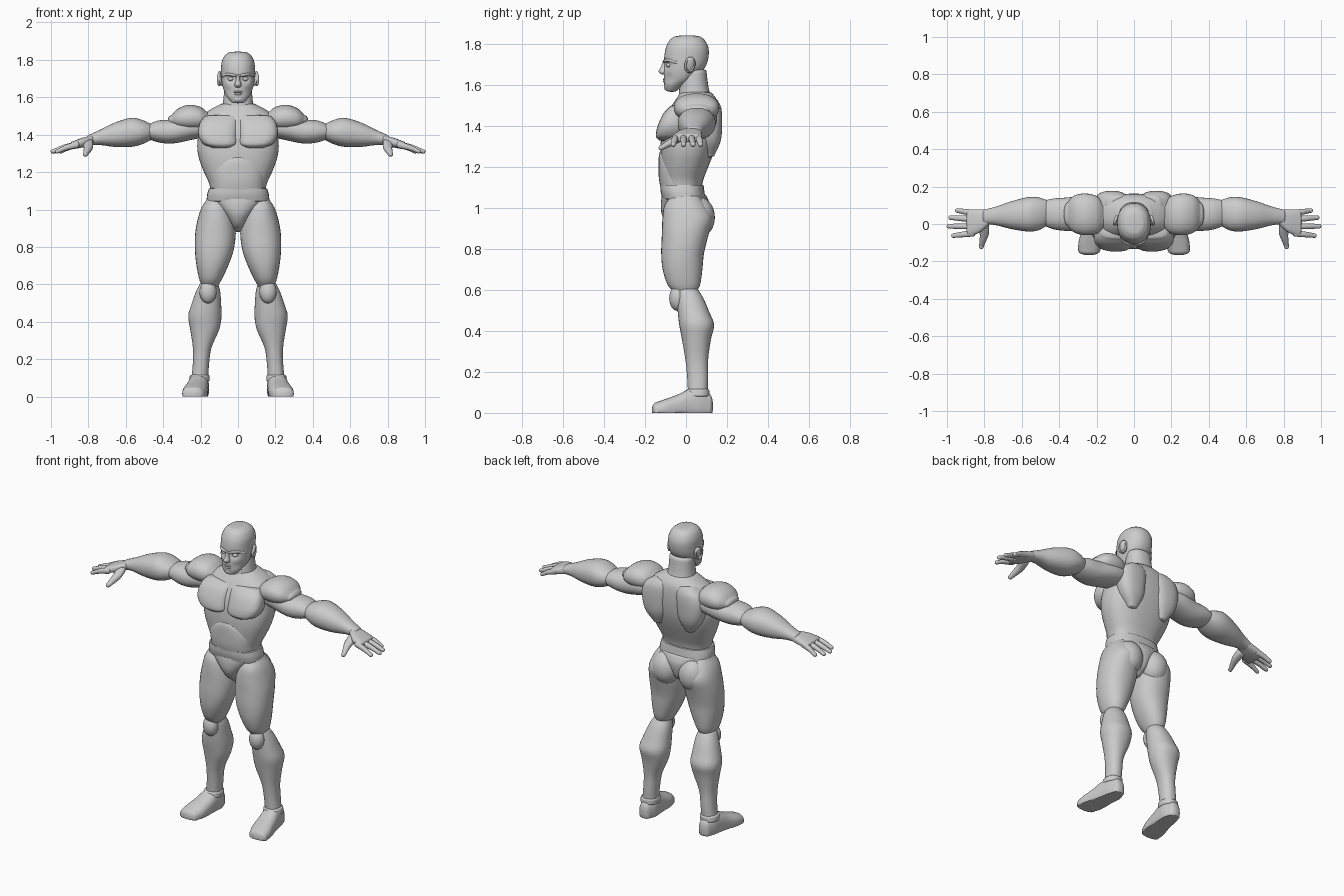
import bpy, bmesh, math
from mathutils import Vector, Matrix


def finish(name, bm, mirror=False, angle=50):
    bmesh.ops.recalc_face_normals(bm, faces=bm.faces)
    me = bpy.data.meshes.new(name)
    bm.to_mesh(me)
    bm.free()
    me.shade_smooth()
    me.set_sharp_from_angle(angle=math.radians(angle))
    ob = bpy.data.objects.new(name, me)
    bpy.context.collection.objects.link(ob)
    if mirror:
        mod = ob.modifiers.new("Mirror", 'MIRROR')
        mod.use_mirror_merge = False
    return ob


def spline(p, steps):
    """Catmull-Rom through section tuples."""
    p = [Vector(q) for q in p]
    out = []
    for i in range(len(p) - 1):
        a, b, c, d = p[max(i - 1, 0)], p[i], p[i + 1], p[min(i + 2, len(p) - 1)]
        for k in range(steps):
            t = k / steps
            out.append(0.5 * (2 * b + (c - a) * t + (2 * a - 5 * b + 4 * c - d) * t * t
                              + (3 * b - a - 3 * c + d) * t ** 3))
    return out + [p[-1]]


def loft(name, axis, secs, mirror=False, cap=0.012, power=2.2, n=32, floor=None, warp=None):
    """Sections (t, a0, a1, b0, b1) give the bounds of each ring along an axis."""
    rows = [(q[0], (q[1] + q[2]) / 2, (q[2] - q[1]) / 2, (q[3] + q[4]) / 2, (q[4] - q[3]) / 2)
            for q in spline(secs, 4)]
    sgn = 1 if rows[-1][0] > rows[0][0] else -1

    def end(r, d):
        return [(r[0] + d * cap * s, r[1], r[2] * math.sqrt(1 - s * s), r[3], r[4] * math.sqrt(1 - s * s))
                for s in (.35, .65, .85, .96, .997)]
    rows = end(rows[0], -sgn)[::-1] + rows + end(rows[-1], sgn)
    bm = bmesh.new()
    rings = []
    for t, ca, ra, cb, rb in rows:
        ring = []
        for i in range(n):
            c, s = math.cos(math.tau * i / n), math.sin(math.tau * i / n)
            a = ca + ra * math.copysign(abs(c) ** (2 / power), c)
            b = cb + rb * math.copysign(abs(s) ** (2 / power), s)
            v = Vector({'z': (a, b, t), 'x': (t, a, b), 'y': (a, t, b)}[axis])
            if floor is not None:
                v.z = max(v.z, floor)
            if warp:
                v = warp(v)
            ring.append(bm.verts.new(v))
        rings.append(ring)
    for r, q in zip(rings, rings[1:]):
        for i in range(n):
            bm.faces.new((r[i], r[(i + 1) % n], q[(i + 1) % n], q[i]))
    bm.faces.new(rings[0])
    bm.faces.new(rings[-1])
    return finish(name, bm, mirror)


def body(name, secs, **kw):
    """Centred loft: (z, half width, y front, y back)."""
    return loft(name, 'z', [(z, -w, w, f, b) for z, w, f, b in secs], **kw)


def ball(name, loc, size, mirror=False, rot=(0, 0, 0)):
    bm = bmesh.new()
    m = Matrix.Translation(loc)
    for ax, r in zip('XYZ', rot):
        m = m @ Matrix.Rotation(r, 4, ax)
    bmesh.ops.create_uvsphere(bm, u_segments=28, v_segments=16, radius=1,
                              matrix=m @ Matrix.Diagonal((*size, 1)))
    return finish(name, bm, mirror)


# Head with hollowed eye sockets
def sockets(v):
    if v.y < 0:
        d = ((abs(v.x) - .04) / .024) ** 2 + ((v.z - 1.698) / .018) ** 2
        v.y += .017 * math.exp(-d)
        d = ((abs(v.x) - .06) / .025) ** 2 + ((v.z - 1.635) / .022) ** 2
        v.y += .008 * math.exp(-d)
    return v


body("head", [(1.578, .04, -.100, -.04), (1.60, .057, -.106, -.01), (1.64, .077, -.108, .05),
              (1.69, .088, -.108, .095), (1.74, .090, -.106, .11), (1.785, .088, -.098, .109),
              (1.82, .074, -.080, .092), (1.834, .058, -.062, .074)],
     n=64, cap=.01, warp=sockets)
body("nose", [(1.718, .009, -.112, -.07), (1.69, .012, -.123, -.07), (1.668, .019, -.134, -.07),
              (1.656, .017, -.124, -.07)], cap=.004, n=20)
loft("brow", 'x', [(.008, -.113, -.08, 1.708, 1.722), (.035, -.112, -.07, 1.712, 1.728),
                   (.062, -.092, -.05, 1.714, 1.730), (.08, -.06, -.03, 1.705, 1.720)],
     True, cap=.005, n=16)
ball("eye", (.038, -.083, 1.698), (.017, .014, .011), True)
ball("upper_lip", (0, -.103, 1.629), (.025, .010, .006))
ball("lower_lip", (0, -.102, 1.618), (.021, .010, .007))
ball("chin", (0, -.090, 1.590), (.028, .017, .018))
ball("ear", (.095, .018, 1.698), (.010, .026, .038), True, (-.2, .2, .3))

# Ear rim
bm = bmesh.new()
turn = (Matrix.Translation((.099, .019, 1.700)) @ Matrix.Rotation(.3, 4, 'Z')
        @ Matrix.Rotation(-.2, 4, 'X'))
R = [[bm.verts.new(turn @ Vector((.007 * math.sin(v), (.022 + .006 * math.cos(v)) * math.cos(u),
                                 (.034 + .006 * math.cos(v)) * math.sin(u))))
      for v in [math.tau * j / 8 for j in range(8)]] for u in [math.tau * i / 24 for i in range(24)]]
for i in range(24):
    for j in range(8):
        bm.faces.new((R[i][j], R[(i + 1) % 24][j], R[(i + 1) % 24][(j + 1) % 8], R[i][(j + 1) % 8]))
finish("ear_rim", bm, True)

# Neck and torso
body("neck", [(1.47, .10, -.06, .145), (1.54, .086, -.038, .125), (1.59, .078, -.032, .11),
              (1.67, .072, -.02, .10)])
body("torso", [(1.09, .145, -.11, .075), (1.14, .155, -.115, .085), (1.20, .182, -.12, .108),
               (1.27, .208, -.125, .135), (1.34, .218, -.122, .154), (1.42, .208, -.108, .162),
               (1.49, .195, -.075, .16), (1.53, .155, -.05, .15), (1.56, .10, -.03, .128)],
     n=48, power=2.4)
loft("chest_muscle", 'z', [(1.335, .025, .15, -.136, 0), (1.352, .002, .188, -.147, 0),
                           (1.40, .002, .213, -.139, 0), (1.46, .002, .205, -.112, 0),
                           (1.495, .002, .18, -.08, 0)], True, power=2.8, cap=.01)
loft("shoulder_blade", 'z', [(1.26, .08, .14, .08, .14), (1.33, .045, .19, .06, .17),
                             (1.42, .03, .21, .05, .177), (1.49, .025, .195, .05, .172),
                             (1.525, .04, .15, .05, .155)], True, power=2.5)
body("abdomen", [(1.08, .142, -.12, .07), (1.14, .145, -.132, .075), (1.20, .145, -.134, .06),
                 (1.25, .118, -.133, .04), (1.275, .07, -.128, .02)], power=2.4)

# Hips
body("belt", [(1.045, .168, -.115, .095), (1.08, .165, -.124, .09), (1.112, .156, -.126, .086)],
     cap=.006, power=2.5)
body("briefs", [(1.06, .166, -.118, .10), (1.02, .128, -.123, .115), (.97, .08, -.118, .11),
                (.92, .045, -.09, .09), (.892, .03, -.05, .05)])

# Legs
loft("thigh", 'z', [(1.05, .07, .17, -.08, .07), (1.01, .045, .195, -.106, .10),
                    (.95, .02, .215, -.115, .13), (.87, .012, .229, -.118, .11),
                    (.78, .024, .23, -.121, .088), (.70, .052, .222, -.114, .08),
                    (.63, .085, .208, -.092, .07), (.595, .105, .195, -.065, .055)], True, cap=.02)
ball("buttock", (.092, .062, .955), (.085, .079, .10), True)
ball("kneecap", (.16, -.042, .56), (.046, .040, .062), True)
loft("shin", 'z', [(.60, .105, .205, -.045, .06), (.56, .095, .225, -.045, .085),
                   (.49, .09, .25, -.04, .115), (.43, .088, .266, -.033, .137),
                   (.36, .10, .256, -.02, .122), (.26, .142, .241, -.003, .108),
                   (.17, .155, .242, .006, .108), (.09, .16, .25, .01, .106)], True, cap=.01)
loft("ankle_cuff", 'z', [(.085, .152, .262, -.005, .115), (.11, .152, .258, 0, .114)], True, cap=.012)
loft("foot", 'y', [(.11, .17, .243, -.03, .095), (.07, .155, .258, -.03, .118),
                   (.02, .157, .268, -.03, .118), (-.04, .160, .282, -.03, .09),
                   (-.10, .166, .297, -.03, .068), (-.145, .182, .298, -.03, .052)],
     True, cap=.022, power=2.5, floor=0)

# Arms
loft("shoulder", 'x', [(.17, -.03, .12, 1.44, 1.525), (.20, -.052, .15, 1.425, 1.548),
                       (.26, -.06, .163, 1.42, 1.56), (.32, -.045, .152, 1.43, 1.54),
                       (.355, -.01, .115, 1.45, 1.505)], True, cap=.02)
loft("upper_arm", 'x', [(.16, -.02, .14, 1.39, 1.50), (.25, -.033, .152, 1.372, 1.50),
                        (.35, -.037, .142, 1.353, 1.482), (.43, -.028, .136, 1.36, 1.475),
                        (.50, .0, .12, 1.385, 1.445)], True, cap=.015)
loft("forearm", 'x', [(.46, -.005, .125, 1.375, 1.455), (.51, -.033, .142, 1.35, 1.478),
                      (.57, -.04, .143, 1.335, 1.490), (.66, -.026, .12, 1.335, 1.464),
                      (.74, -.006, .092, 1.345, 1.425), (.80, .0, .077, 1.343, 1.398)], True)

# Hands
loft("palm", 'x', [(.78, -.008, .076, 1.347, 1.396), (.83, -.048, .078, 1.332, 1.384),
                   (.885, -.066, .077, 1.322, 1.364)], True, power=2.7)
for label, y, tip, spread in (("little", .060, .945, .006), ("ring", .026, .98, .004),
                              ("middle", -.012, .99, 0), ("index", -.050, .965, -.006)):
    mid = (.87 + tip) / 2
    loft(label + "_finger", 'x', [(.86, y - .017, y + .017, 1.328, 1.364),
                                  (mid, y + spread - .015, y + spread + .015, 1.316, 1.347),
                                  (tip, y + 2 * spread - .012, y + 2 * spread + .012, 1.299, 1.322)],
         True, n=16, cap=.012)
loft("thumb", 'y', [(-.01, .775, .835, 1.33, 1.38), (-.05, .775, .825, 1.312, 1.355),
                    (-.09, .790, .826, 1.295, 1.330), (-.12, .803, .829, 1.282, 1.308)],
     True, n=18, cap=.014)
